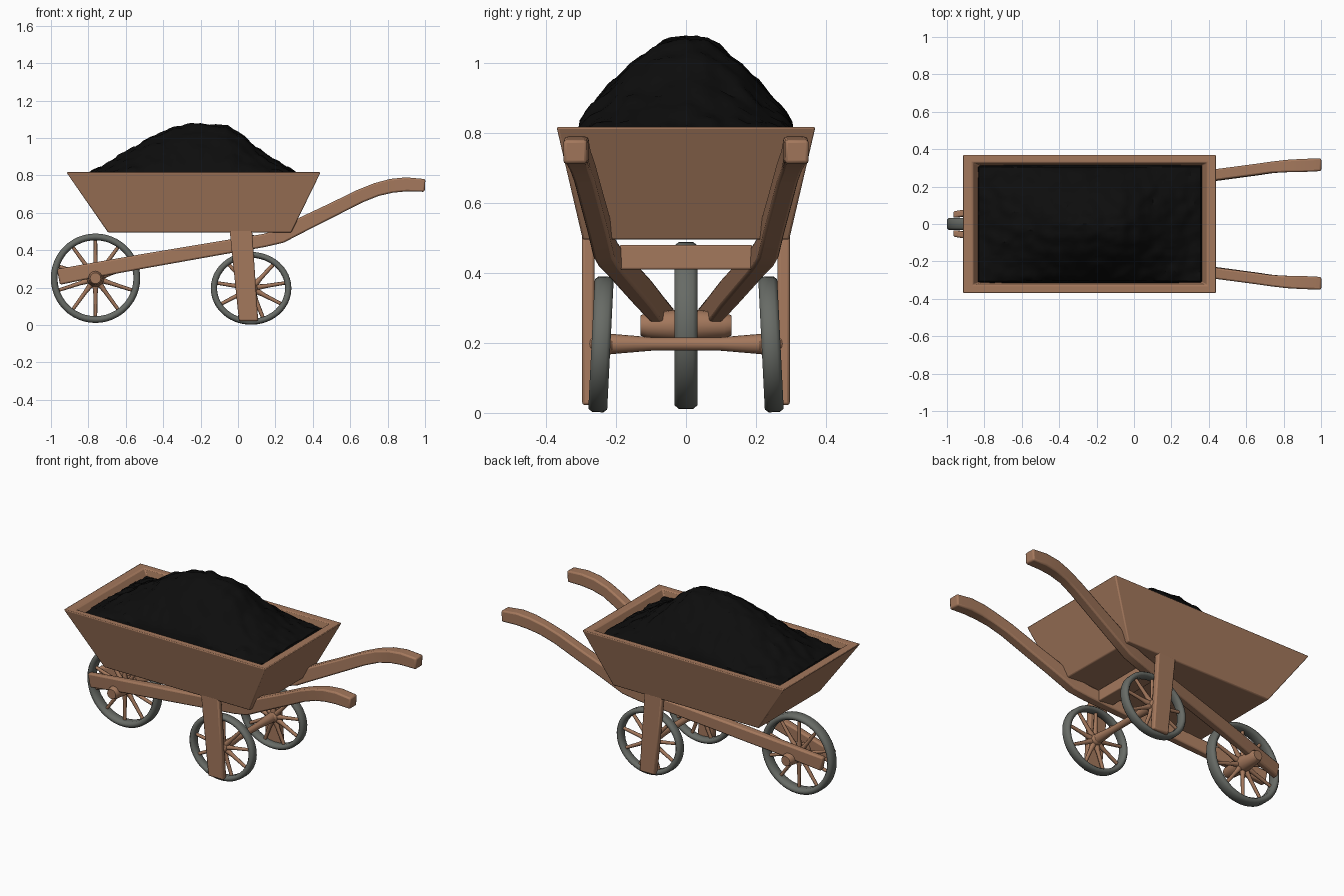
import bpy, bmesh, math
from mathutils import Vector, Matrix, noise

if "Cube" in bpy.data.objects:
    bpy.data.objects.remove(bpy.data.objects["Cube"])


def material(name, rgb):
    m = bpy.data.materials.new(name)
    m.diffuse_color = (*rgb, 1)
    m.use_nodes = True
    m.node_tree.nodes["Principled BSDF"].inputs["Base Color"].default_value = m.diffuse_color
    return m


WOOD = material("brown wood", (0.37, 0.188, 0.108))
IRON = material("grey iron", (0.137, 0.147, 0.132))
COAL = material("black coal", (0.004, 0.004, 0.004))


def finish(name, bm, mat, bevel=0, angle=35):
    bmesh.ops.recalc_face_normals(bm, faces=bm.faces)
    me = bpy.data.meshes.new(name)
    bm.to_mesh(me)
    bm.free()
    me.materials.append(mat)
    ob = bpy.data.objects.new(name, me)
    bpy.context.collection.objects.link(ob)
    bpy.ops.object.select_all(action='DESELECT')
    ob.select_set(True)
    bpy.context.view_layer.objects.active = ob
    bpy.ops.object.shade_smooth_by_angle(angle=math.radians(angle))
    if bevel:
        mod = ob.modifiers.new("bevel", 'BEVEL')
        mod.width, mod.segments = bevel, 2
        mod.limit_method = 'ANGLE'
        mod.angle_limit = math.radians(40)
    return ob


def loft(rings, bm=None, closed=False):
    """Skin a list of equal-sized point rings, capped or closed into a loop."""
    bm = bm or bmesh.new()
    vs = [[bm.verts.new(p) for p in r] for r in rings]
    n = len(vs[0])
    for a, b in zip(vs, vs[1:] + vs[:1] if closed else vs[1:]):
        for i in range(n):
            bm.faces.new((a[i], a[(i + 1) % n], b[(i + 1) % n], b[i]))
    if not closed:
        bm.faces.new(vs[0])
        bm.faces.new(vs[-1])
    return bm


def rod(bm, a, b, stations, sides=10):
    """Round rod from a to b; stations are (fraction, radius)."""
    a, b = Vector(a), Vector(b)
    q = (b - a).to_track_quat('Z', 'Y')
    loft([[a.lerp(b, t) + q @ Vector((r * math.cos(k * math.tau / sides),
           r * math.sin(k * math.tau / sides), 0)) for k in range(sides)]
          for t, r in stations], bm)


def rect(x0, x1, y, z):
    return [(x0, -y, z), (x1, -y, z), (x1, y, z), (x0, y, z)]


# Flared tray with thick walls
finish("tray", loft([rect(-0.695, 0.285, 0.295, 0.495), rect(-0.918, 0.442, 0.37, 0.817),
                     rect(-0.862, 0.39, 0.328, 0.817), rect(-0.68, 0.26, 0.265, 0.53)]),
       WOOD, 0.006)


# Coal heap
def interp(table, x):
    for (a, u), (b, v) in zip(table, table[1:]):
        if x <= b:
            return u + (v - u) * max(0, (x - a) / (b - a))
    return table[-1][1]


LONG = [(-0.85, 0), (-0.77, 0.14), (-0.6, 0.47), (-0.48, 0.73), (-0.38, 0.88), (-0.25, 1),
        (-0.06, 0.97), (0.02, 0.79), (0.1, 0.56), (0.2, 0.33), (0.3, 0.13), (0.375, 0)]
WIDE = [(0, 1), (0.06, 0.96), (0.1, 0.87), (0.16, 0.72), (0.22, 0.5), (0.28, 0.28), (0.32, 0.06)]
NX, NY = 72, 40
bm = bmesh.new()
grid = []
for i in range(NX + 1):
    row = []
    for j in range(NY + 1):
        x = -0.845 + 1.217 * i / NX
        y = -0.32 + 0.64 * j / NY
        edge = i in (0, NX) or j in (0, NY)
        z = 0.785 + 0.295 * interp(LONG, x) * interp(WIDE, abs(y))
        z += 0.016 * noise.noise(Vector((x * 16, y * 16, 3))) + 0.006 * noise.noise(Vector((x * 45, y * 45, 7)))
        row.append(bm.verts.new((x, y, 0.73 if edge else z)))
    grid.append(row)
for i in range(NX):
    for j in range(NY):
        bm.faces.new((grid[i][j], grid[i + 1][j], grid[i + 1][j + 1], grid[i][j + 1]))
finish("coal_heap", bm, COAL, angle=30)

# Long beams that curve up into handles: (x, y, z, width, height)
BEAM = [(-0.96, 0.05, 0.257, 0.035, 0.085), (-0.75, 0.083, 0.297, 0.04, 0.08),
        (-0.5, 0.122, 0.342, 0.05, 0.078), (0, 0.2, 0.428, 0.055, 0.072),
        (0.14, 0.222, 0.452, 0.06, 0.07), (0.23, 0.235, 0.475, 0.06, 0.075),
        (0.35, 0.25, 0.54, 0.06, 0.08), (0.5, 0.27, 0.613, 0.06, 0.075),
        (0.65, 0.29, 0.688, 0.06, 0.072), (0.74, 0.303, 0.724, 0.06, 0.072),
        (0.82, 0.31, 0.744, 0.066, 0.075), (0.9, 0.313, 0.752, 0.07, 0.075),
        (1.0, 0.317, 0.746, 0.068, 0.068)]
for s, side in ((-1, "front"), (1, "back")):
    rings = []
    for i, (x, y, z, w, h) in enumerate(BEAM):
        p, q = BEAM[max(i - 1, 0)], BEAM[min(i + 1, len(BEAM) - 1)]
        t = Vector((q[0] - p[0], 0, q[2] - p[2])).normalized()
        up = Vector((-t.z, 0, t.x)) * h / 2
        c, o = Vector((x, s * y, z)), Vector((0, w / 2, 0))
        rings.append([c + up + o, c + up - o, c - up - o, c - up + o])
    finish(side + "_beam_and_handle", loft(rings), WOOD, 0.009)

    # Leaning leg
    rings = [[(x0, s * 0.262, z), (x1, s * 0.262, z), (x1, s * 0.297, z), (x0, s * 0.297, z)]
             for x0, x1, z in ((0.005, 0.108, 0.022), (-0.045, 0.075, 0.51))]
    finish(side + "_leg", loft(rings), WOOD, 0.008)

# Cross bar between the beams
finish("cross_bar", loft([rect(0.0, 0.09, 0.19, 0.41), rect(0.0, 0.09, 0.19, 0.48)]), WOOD, 0.005)


# Spoked wheels
def wheel(name, centre, r, width, thick, hub_r, hub_w, spokes, sx=1, tilt=0):
    m = Matrix.Translation(centre) @ Matrix.Rotation(tilt, 4, 'X') @ Matrix.Diagonal((sx, 1, 1, 1))
    w, e = width / 2, 0.3
    section = [(r, w * 0.6), (r - thick * e, w), (r - thick * 0.7, w), (r - thick, w * 0.6)]
    section += [(a, -b) for a, b in reversed(section)]
    rings = [[(a * math.cos(k * math.tau / 48), b, a * math.sin(k * math.tau / 48))
              for a, b in section] for k in range(48)]
    bm = loft(rings, closed=True)
    bm.transform(m)
    finish(name + "_tyre", bm, IRON, angle=60)
    bm = bmesh.new()
    for k in range(spokes):
        a = math.pi / 2 + k * math.tau / spokes
        d = Vector((math.cos(a), 0, math.sin(a)))
        rod(bm, d * hub_r * 0.5, d * (r - thick * 0.6), [(0, 0.018), (0.35, 0.011), (1, 0.009)], 8)
    rod(bm, (0, -hub_w, 0), (0, hub_w, 0), [(0, hub_r * 0.7), (0.08, hub_r * 0.9), (0.5, hub_r * 1.15),
                                         (0.92, hub_r * 0.9), (1, hub_r * 0.7)], 16)
    bm.transform(m)
    finish(name + "_spokes_and_hub", bm, WOOD, angle=50)


wheel("leading_wheel", (-0.762, 0, 0.25), 0.239, 0.066, 0.036, 0.041, 0.13, 10)
for s, side in ((-1, "front"), (1, "back")):
    wheel(side + "_rear_wheel", (0.07, s * 0.243, 0.196), 0.194, 0.054, 0.03, 0.03, 0.035, 9, 1.11, s * 0.05)

# Rear axle, thicker at its ends
bm = bmesh.new()
rod(bm, (0.07, -0.24, 0.197), (0.07, 0.24, 0.197), [(0, 0.028), (0.08, 0.028), (0.3, 0.019), (0.7, 0.019),
                                                  (0.92, 0.028), (1, 0.028)], 16)
finish("rear_axle", bm, WOOD)
